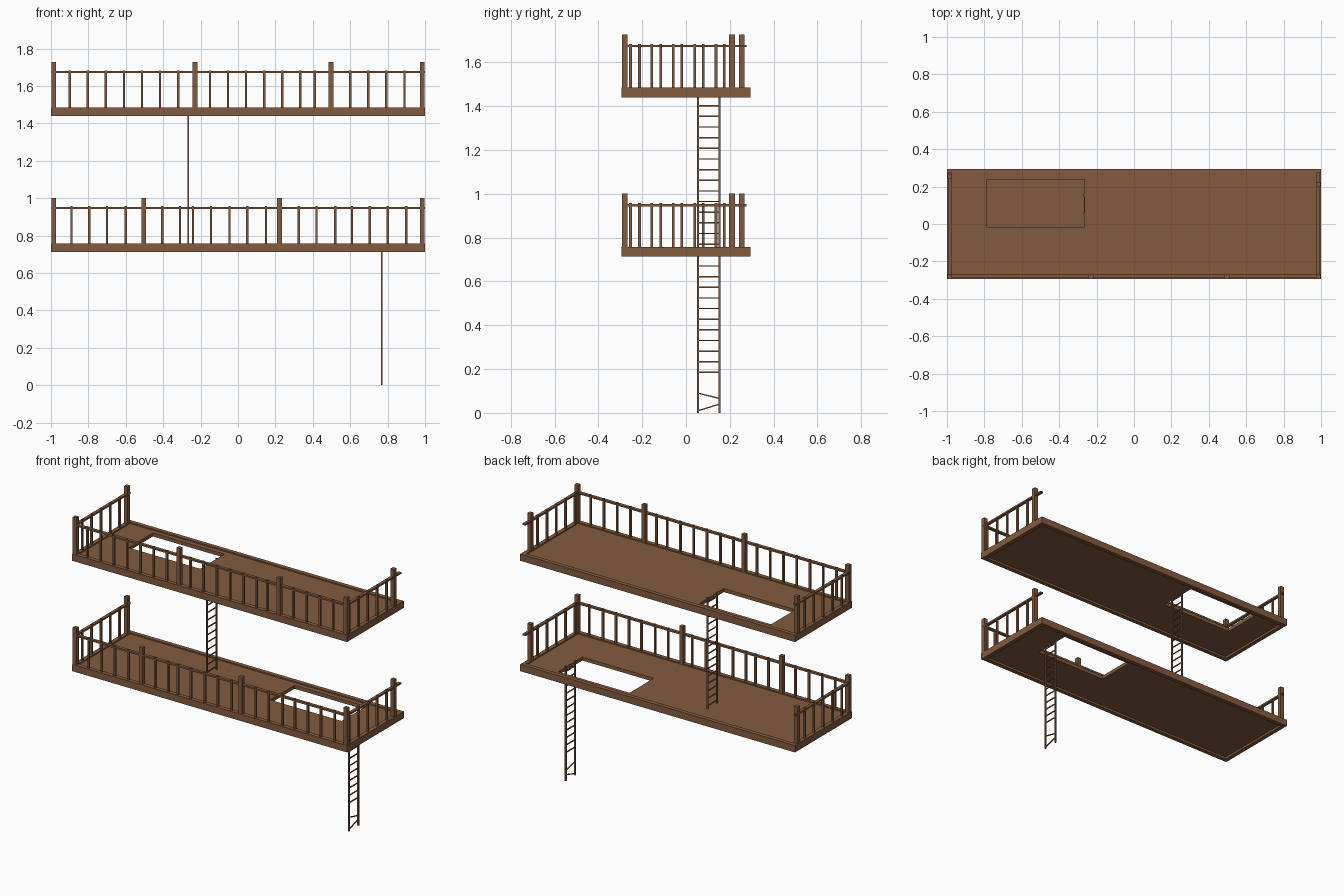
import bpy, bmesh
from mathutils import Vector

if "Cube" in bpy.data.objects:
    bpy.data.objects.remove(bpy.data.objects["Cube"])

wood = bpy.data.materials.new("brown_wood")
wood.diffuse_color = (0.23, 0.105, 0.05, 1)
wood.use_nodes = True
wood.node_tree.nodes["Principled BSDF"].inputs["Base Color"].default_value = wood.diffuse_color


def finish(name, bm):
    me = bpy.data.meshes.new(name)
    bm.to_mesh(me)
    bm.free()
    me.materials.append(wood)
    ob = bpy.data.objects.new(name, me)
    bpy.context.collection.objects.link(ob)
    return ob


def add_box(bm, lo, hi):
    vs = bmesh.ops.create_cube(bm, size=1)["verts"]
    for v in vs:
        v.co = Vector([(a + b) / 2 + c * (b - a) for a, b, c in zip(lo, hi, v.co)])
    return vs


def upright(bm, x, y, z0, z1, w):
    add_box(bm, (x - w / 2, y - w / 2, z0), (x + w / 2, y + w / 2, z1))


def plate_with_hole(name, outer, hole, z0, z1):
    """Flat rectangle with a rectangular opening, thickened downwards."""
    bm = bmesh.new()
    xs = (outer[0], hole[0], hole[1], outer[1])
    ys = (outer[2], hole[2], hole[3], outer[3])
    v = [[bm.verts.new((x, y, z1)) for y in ys] for x in xs]
    for i in range(3):
        for j in range(3):
            if (i, j) != (1, 1):
                bm.faces.new((v[i][j], v[i + 1][j], v[i + 1][j + 1], v[i][j + 1]))
    bmesh.ops.delete(bm, geom=[e for e in bm.edges if not e.link_faces], context="EDGES")
    ob = finish(name, bm)
    m = ob.modifiers.new("thickness", "SOLIDIFY")
    m.thickness, m.offset = z1 - z0, -1
    return ob


def px(values):
    """Baluster positions along the front in hundredths of a unit."""
    return [a / 100 for a in values]


EX, FY = 0.985, -0.28          # centre lines of the railing


def deck(tag, z0, hole_x, mid_posts, balusters):
    z1 = z0 + 0.045
    # rim frame and recessed floor with hatch opening
    inner = (-0.973, 0.973, -0.268, 0.268)
    plate_with_hole(tag + "_frame", (-1, 1, -0.295, 0.295), inner, z0, z1)
    plate_with_hole(tag + "_floor", inner, (hole_x - 0.52, hole_x, -0.015, 0.237),
                    z0 + 0.014, z1 - 0.008)
    # thick posts
    bm = bmesh.new()
    spots = [(-EX, FY), (EX, FY), (-EX, 0.255), (EX, 0.21)] + [(x, FY) for x in mid_posts]
    for x, y in spots:
        upright(bm, x, y, z1 - 0.004, z0 + 0.288, 0.026)
    finish(tag + "_posts", bm)
    # thin balusters
    bm = bmesh.new()
    for x in balusters:
        upright(bm, x, FY, z1 - 0.004, z0 + 0.245, 0.012)
    for i in range(5):
        upright(bm, EX, -0.253 + 0.0975 * i, z1 - 0.004, z0 + 0.245, 0.012)
        upright(bm, -EX, -0.212 + 0.0967 * i, z1 - 0.004, z0 + 0.245, 0.012)
    finish(tag + "_balusters", bm)
    # hand rails on the front and both ends
    bm = bmesh.new()
    r0, r1, h = z0 + 0.23, z0 + 0.241, 0.01
    add_box(bm, (-1, FY - h, r0), (1, FY + h, r1))
    for x in (-EX, EX):
        add_box(bm, (x - h, -0.293, r0), (x + h, 0.276, r1))
    finish(tag + "_rails", bm)


def ladder(tag, x, z0, z1, rungs):
    bm = bmesh.new()
    for y in (0.055, 0.153):
        add_box(bm, (x - 0.004, y - 0.005, z0), (x + 0.004, y + 0.005, z1))
    for za, zb in rungs:       # heights at the two stiles, differing when broken loose
        for v in add_box(bm, (x - 0.003, 0.055, -0.003), (x + 0.003, 0.153, 0.003)):
            v.co.z += za if v.co.y < 0.1 else zb
    finish(tag + "_ladder", bm)


deck("lower", 0.713, 0.765, (-0.504, 0.222),
     px([-89, -79.5, -70, -60, -40.5, -31, -24, -14.5, -4.5, 5, 15, 32.5, 42, 52, 61, 70.5, 80, 90]))
deck("upper", 1.439, -0.265, (-0.23, 0.498),
     px([-90, -80.3, -70.7, -61, -51.3, -41.7, -32, -15, -5.4, 4.3, 14, 23.7, 33.3, 41, 60, 69.6, 79.3, 89]))

lower_rungs = [(0.185 + 0.0485 * i,) * 2 for i in range(12)] + [(0.09, 0.066), (0.01, 0.04)]
ladder("lower", 0.768, 0.0, 0.755, lower_rungs)
ladder("upper", -0.265, 0.745, 1.481, [(0.77 + 0.0486 * i,) * 2 for i in range(15)])
